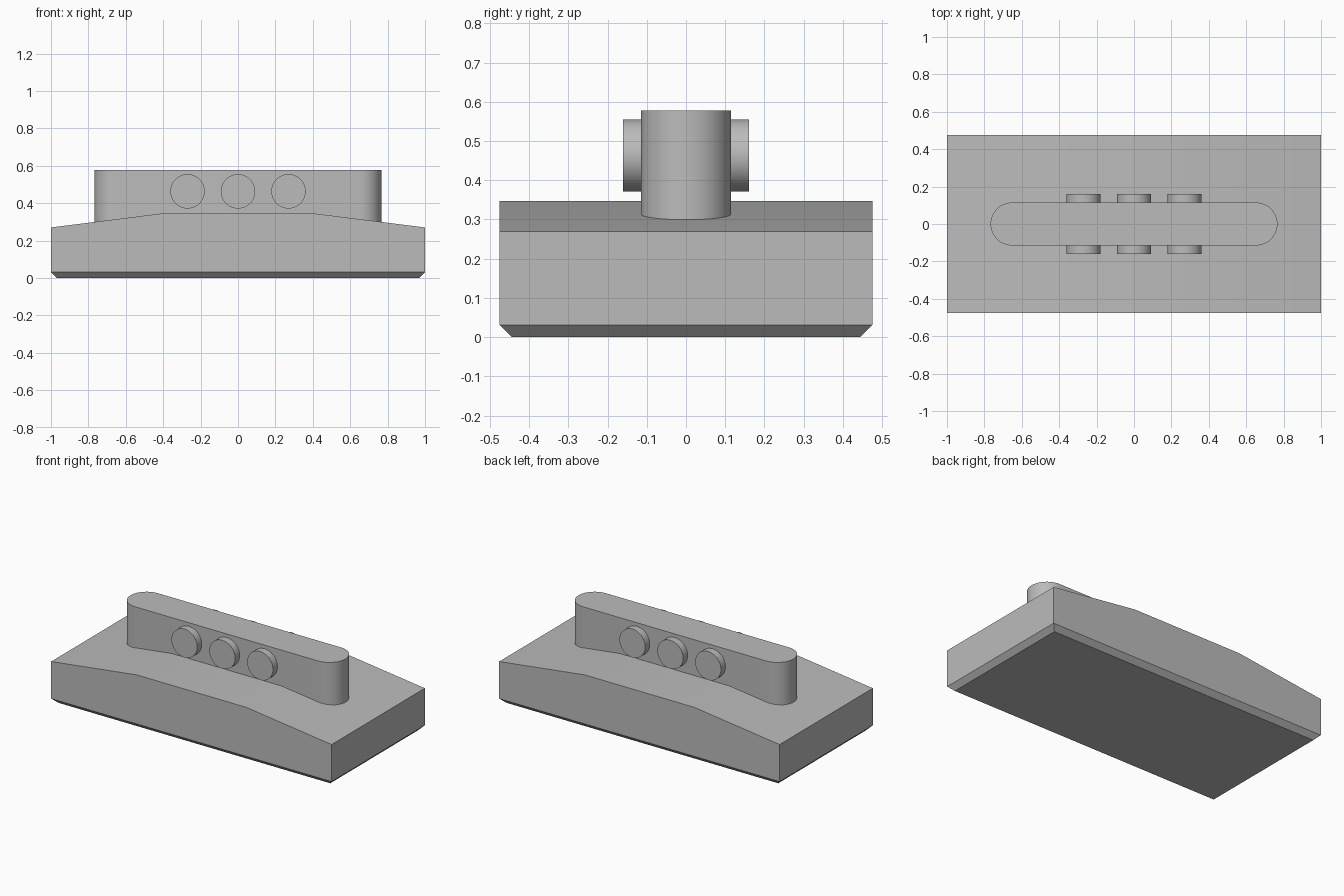
import bpy, bmesh, math
from mathutils import Matrix

if "Cube" in bpy.data.objects:
    bpy.data.objects.remove(bpy.data.objects["Cube"], do_unlink=True)

GREY = (0.5, 0.5, 0.5, 1)
grey = bpy.data.materials.new("plain grey")
grey.use_nodes = True
grey.diffuse_color = GREY
grey.node_tree.nodes["Principled BSDF"].inputs["Base Color"].default_value = GREY


def finish(name, bm):
    bmesh.ops.recalc_face_normals(bm, faces=bm.faces)
    mesh = bpy.data.meshes.new(name)
    bm.to_mesh(mesh)
    bm.free()
    mesh.materials.append(grey)
    obj = bpy.data.objects.new(name, mesh)
    bpy.context.collection.objects.link(obj)
    bpy.ops.object.select_all(action="DESELECT")
    obj.select_set(True)
    bpy.context.view_layer.objects.active = obj
    bpy.ops.object.shade_smooth_by_angle(angle=math.radians(30))
    return obj


def prism(points, direction):
    """Extrude a closed outline along a direction."""
    bm = bmesh.new()
    face = bm.faces.new([bm.verts.new(p) for p in points])
    ext = bmesh.ops.extrude_face_region(bm, geom=[face], use_keep_orig=True)
    verts = [v for v in ext["geom"] if isinstance(v, bmesh.types.BMVert)]
    bmesh.ops.translate(bm, verts=verts, vec=direction)
    return bm


# Base slab: sloped top ends, chamfered underside
half_y = 0.475
outline = [(-1, 0), (1, 0), (1, 0.27), (0.39, 0.347), (-0.39, 0.347), (-1, 0.27)]
bm = prism([(x, -half_y, z) for x, z in outline], (0, 2 * half_y, 0))
bmesh.ops.recalc_face_normals(bm, faces=bm.faces)
low = [e for e in bm.edges if all(v.co.z < 0.001 for v in e.verts)]
bmesh.ops.bevel(bm, geom=low, offset=0.031, offset_type="OFFSET",
                segments=1, profile=0.5, affect="EDGES")
finish("base_slab", bm)

# Upright wall with rounded ends
radius, reach, steps = 0.115, 0.652, 24
stadium = []
for side in (1, -1):
    for i in range(steps + 1):
        a = math.pi * i / steps - math.pi / 2
        stadium.append((side * (reach + radius * math.cos(a)),
                        side * radius * math.sin(a), 0.25))
finish("rounded_wall", prism(stadium, (0, 0, 0.328)))

# Round studs on both faces of the wall
for side, label in ((-1, "front"), (1, "back")):
    for i, x in enumerate((-0.27, 0, 0.27)):
        bm = bmesh.new()
        bmesh.ops.create_cone(
            bm, cap_ends=True, segments=48, radius1=0.092, radius2=0.092, depth=0.08,
            matrix=Matrix.Translation((x, side * 0.121, 0.463))
            @ Matrix.Rotation(math.pi / 2, 4, "X"))
        finish(f"{label}_stud_{i + 1}", bm)
